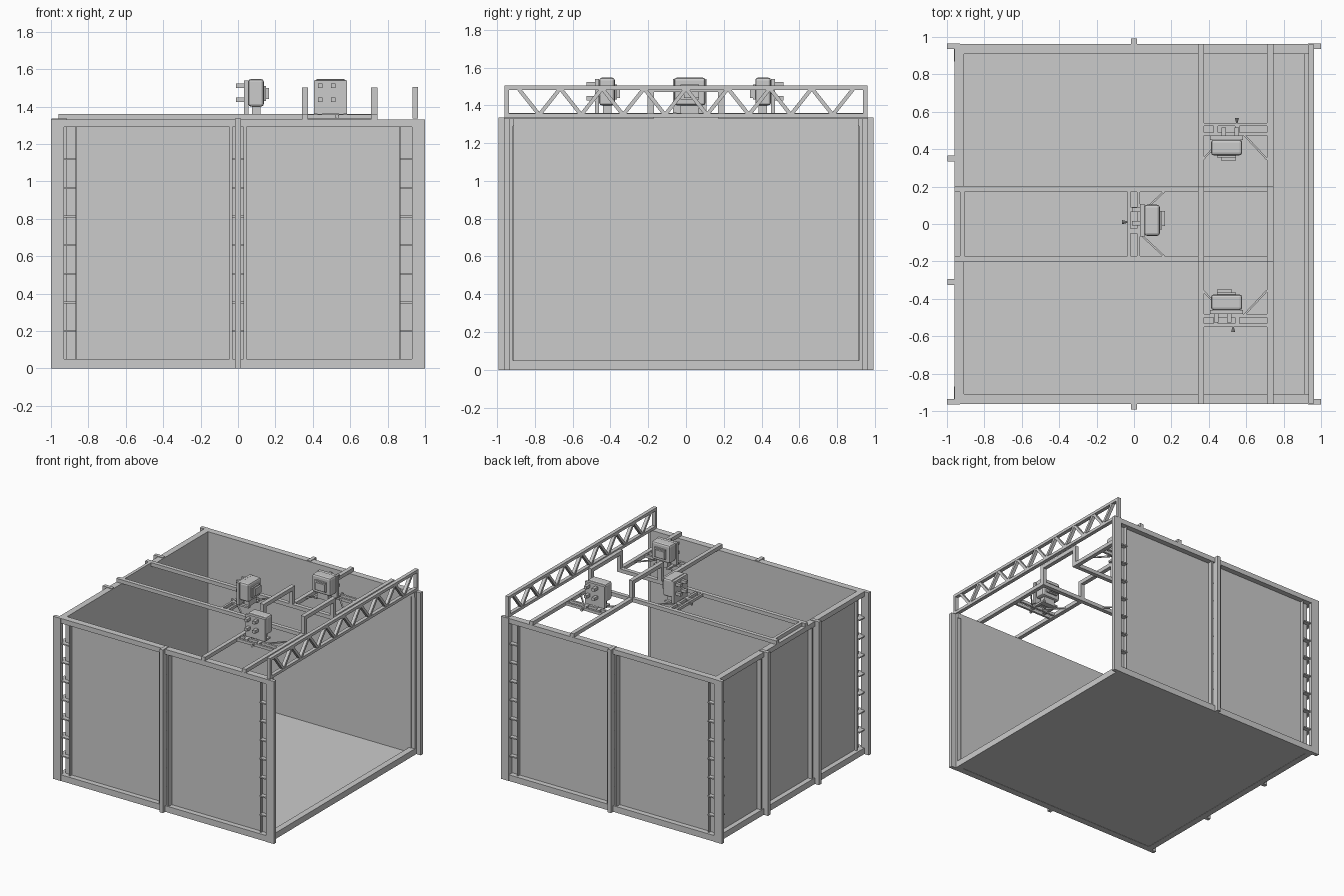
import bpy, bmesh
from math import pi
from mathutils import Matrix, Vector

if "Cube" in bpy.data.objects:
    bpy.data.objects.remove(bpy.data.objects["Cube"])


def add_box(bm, x0, x1, y0, y1, z0, z1):
    m = Matrix.Translation(((x0 + x1) / 2, (y0 + y1) / 2, (z0 + z1) / 2)) @ \
        Matrix.Diagonal((abs(x1 - x0), abs(y1 - y0), abs(z1 - z0), 1))
    bmesh.ops.create_cube(bm, size=1, matrix=m)


def add_bar(bm, p, q, w, d):
    p, q = Vector(p), Vector(q)
    v = q - p
    m = Matrix.Translation((p + q) / 2) @ v.to_track_quat('Z', 'Y').to_matrix().to_4x4() @ \
        Matrix.Diagonal((w, d, v.length, 1))
    bmesh.ops.create_cube(bm, size=1, matrix=m)


def finish(name, bm, matrix=None, bevel=0):
    me = bpy.data.meshes.new(name)
    if matrix:
        bmesh.ops.transform(bm, matrix=matrix, verts=bm.verts)
    bm.to_mesh(me)
    bm.free()
    ob = bpy.data.objects.new(name, me)
    bpy.context.collection.objects.link(ob)
    if bevel:
        b = ob.modifiers.new("bevel", 'BEVEL')
        b.width, b.segments = bevel, 2
    return ob


def boxes(name, items, matrix=None, bevel=0):
    bm = bmesh.new()
    for it in items:
        add_box(bm, *it)
    return finish(name, bm, matrix, bevel)


TOP = 1.33
RUNGS = [0.2 + 0.153 * i for i in range(7)]

# floor and open-side sill
boxes("floor", [(-0.95, 0.95, -0.95, 0.95, 0.002, 0.012)])
boxes("open_side_sill", [(0.91, 0.96, -0.93, 0.93, 0, 0.05)])

# front and back walls
for name, s in (("front", -1), ("back", 1)):
    boxes(name + "_panel", [(-0.91, 0.93, s * 0.91, s * 0.92, 0.01, TOP)])
    boxes(name + "_frame", [
        (-0.96, 0.96, s * 0.91, s * 0.963, 0, 0.05),
        (-0.96, 0.96, s * 0.91, s * 0.963, 1.29, TOP)])
    boxes(name + "_panel_edges",
          [(e * 0.86, e * 0.868, s * 0.915, s * 0.945, 0.05, 1.29) for e in (-1, 1)] +
          [(e * 0.03, e * 0.045, s * 0.915, s * 0.96, 0.05, 1.29) for e in (-1, 1)])
    boxes(name + "_centre_post", [
        (-0.015, 0.015, s * 0.915, s * 0.993, 0, TOP + 0.005)])
    boxes(name + "_rungs",
          [(e * 0.865, e * 0.932, s * 0.915, s * 0.955, z - 0.005, z + 0.005)
           for z in RUNGS for e in (-1, 1)] +
          [(-0.032, 0.032, s * 0.93, s * 0.945, z - 0.005, z + 0.005) for z in RUNGS])
    # corner posts, outer plate plus inner jamb
    for side, e in (("left", -1), ("right", 1)):
        boxes(f"{name}_{side}_corner_post", [
            (e * 0.93, e * 1.0, s * 0.935, s * 0.965, 0, TOP)])
    boxes(name + "_open_side_jamb", [(0.93, 0.96, s * 0.915, s * 0.96, 0, TOP)])

# left wall, three bays
boxes("left_panel", [(-0.92, -0.91, -0.92, 0.92, 0.01, TOP)])
boxes("left_frame", [
    (-0.96, -0.91, -0.93, 0.93, 0, 0.05),
    (-0.96, -0.91, -0.93, 0.93, 1.29, TOP)])
for i, y in enumerate((-0.31, 0.35)):
    boxes(f"left_post_{i + 1}", [(-0.998, -0.915, y - 0.015, y + 0.015, 0, TOP + 0.005)])
    boxes(f"left_post_flanges_{i + 1}",
          [(-0.955, -0.915, y + e * 0.03, y + e * 0.045, 0.05, 1.29) for e in (-1, 1)] +
          [(-0.945, -0.93, y - 0.032, y + 0.032, z - 0.005, z + 0.005) for z in RUNGS])
boxes("left_rungs", [(-0.963, -0.915, s * 0.87, s * 0.935, z - 0.005, z + 0.005)
                     for z in RUNGS for s in (-1, 1)])
boxes("left_panel_edges", [(-0.945, -0.915, s * 0.862, s * 0.87, 0.05, 1.29) for s in (-1, 1)])

# truss across the open side
bm = bmesh.new()
add_box(bm, 0.933, 0.963, -0.96, 0.96, 1.335, 1.358)
add_box(bm, 0.933, 0.963, -0.96, 0.96, 1.482, 1.505)
for s in (-1, 1):
    add_box(bm, 0.933, 0.963, s * 0.938, s * 0.96, 1.35, 1.49)
for i in range(-8, 8):
    za, zb = (1.49, 1.35) if i % 2 == 0 else (1.35, 1.49)
    add_bar(bm, (0.948, i * 0.111, za), (0.948, (i + 1) * 0.111, zb), 0.026, 0.02)
finish("truss", bm)

# overhead rails and stepped cross beams
boxes("long_rails", [(-0.96, 0.745, s * 0.17, s * 0.203, TOP, 1.36) for s in (-1, 1)])
boxes("rail_end_bar", [(-0.93, -0.905, -0.17, 0.17, TOP, 1.36)])
for name, x in (("inner", 0.342), ("outer", 0.712)):
    parts = [(x, x + 0.033, -0.203, 0.203, 1.472, 1.503)]
    for s in (-1, 1):
        parts += [(x, x + 0.033, s * 0.17, s * 0.962, TOP, 1.36),
                  (x, x + 0.033, s * 0.17, s * 0.203, 1.35, 1.48)]
    boxes(name + "_cross_beam", parts)


def projector(name, loc, angle, off):
    """Projector facing local +x, body shifted sideways by off."""
    M = Matrix.Translation((*loc, 0)) @ Matrix.Rotation(angle, 4, 'Z')
    boxes(name + "_body", [(0.055, 0.138, off - 0.083, off + 0.083, 1.4, 1.547)], M, 0.014)
    boxes(name + "_back_plate", [(0.033, 0.055, off - 0.088, off + 0.088, 1.36, 1.54)], M)
    boxes(name + "_front_lens_box", [(0.135, 0.15, off - 0.05, off + 0.05, 1.43, 1.51),
                                     (0.15, 0.165, off - 0.03, off + 0.05, 1.44, 1.5)], M)
    boxes(name + "_pedestal", [(0.075, 0.12, off - 0.05, off + 0.05, 1.35, 1.405)], M)
    boxes(name + "_knobs", [(-0.012, 0.035, off + y - 0.012, off + y + 0.012, z - 0.012, z + 0.012)
                            for y in (-0.015, 0.055) for z in (1.437, 1.512)], M)
    boxes(name + "_mount_bars", [(-0.035, -0.018, -0.17, 0.17, 1.335, 1.358),
                                 (0.015, 0.033, -0.17, 0.17, 1.335, 1.358),
                                 (-0.02, 0.13, off - 0.07, off - 0.045, 1.345, 1.36),
                                 (-0.02, 0.13, off + 0.045, off + 0.07, 1.345, 1.36)], M)
    # diagonal braces and small locking pin
    bm = bmesh.new()
    for s in (-1, 1):
        add_bar(bm, (0.03, s * 0.05, 1.347), (0.16, s * 0.172, 1.347), 0.01, 0.01)
    finish(name + "_braces", bm, M)
    bm = bmesh.new()
    bmesh.ops.create_cone(bm, cap_ends=True, segments=10, radius1=0.004, radius2=0.011, depth=0.028,
                          matrix=Matrix.Translation((-0.049, 0.01, 1.347)) @
                          Matrix.Rotation(-pi / 2, 4, 'Y'))
    finish(name + "_pin", bm, M)


projector("centre_projector", (0, 0), 0, 0.02)
projector("back_projector", (0.54, 0.505), -pi / 2, -0.045)
projector("front_projector", (0.54, -0.515), pi / 2, 0.045)
